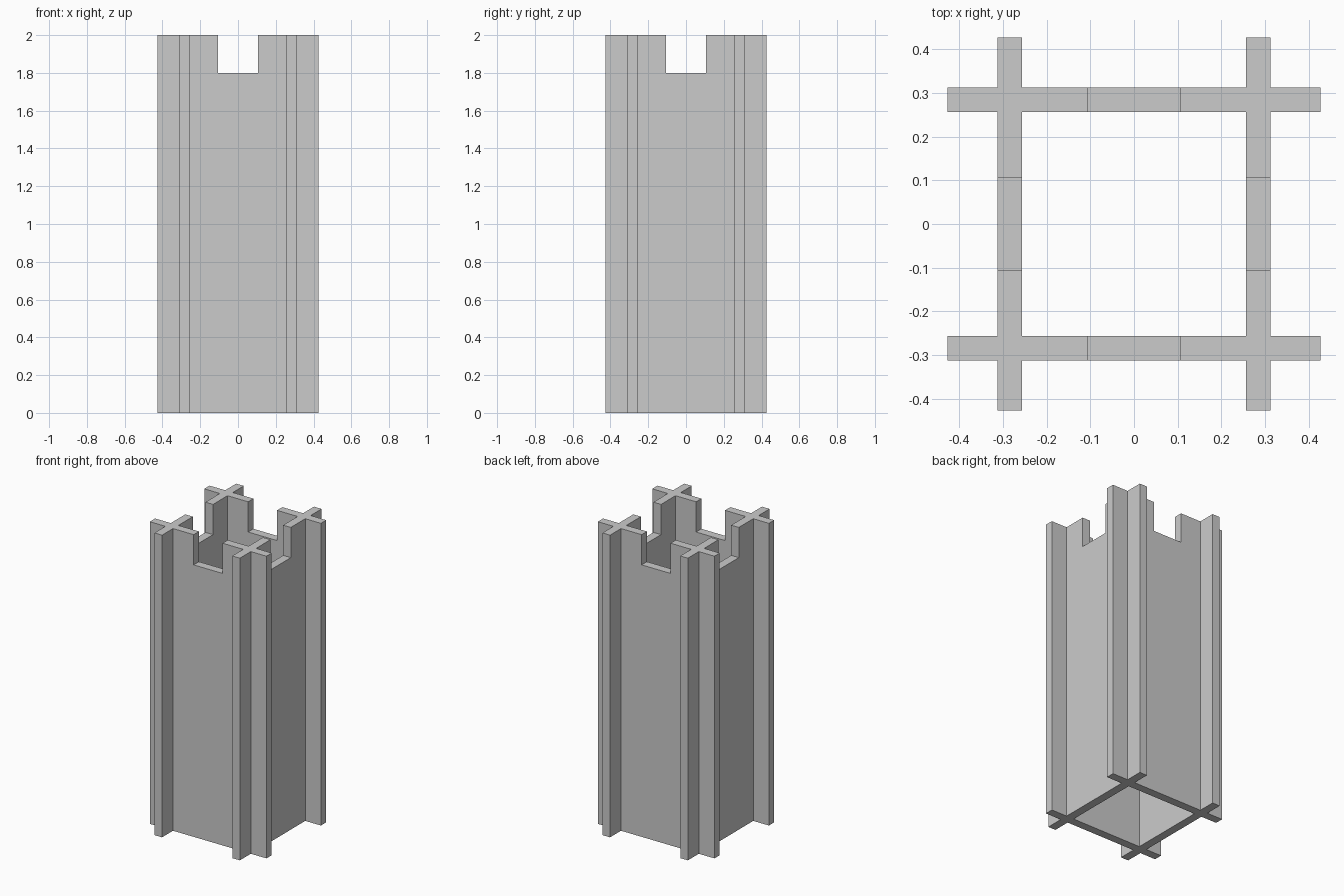
import bpy
import bmesh
from mathutils import Matrix

if "Cube" in bpy.data.objects:
    bpy.data.objects.remove(bpy.data.objects["Cube"])

INNER, OUTER, END = 0.257, 0.3125, 0.427   # wall faces and tip of the projecting ends
HEIGHT, SLOT, SLOT_Z = 2.0, 0.106, 1.8     # height, notch half width, notch floor


def prism(name, points, z0, z1):
    """Closed upright prism from a counter-clockwise outline."""
    bm = bmesh.new()
    face = bm.faces.new([bm.verts.new((x, y, z0)) for x, y in points])
    top = bmesh.ops.extrude_face_region(bm, geom=[face], use_keep_orig=True)["geom"]
    verts = [g for g in top if isinstance(g, bmesh.types.BMVert)]
    bmesh.ops.translate(bm, verts=verts, vec=(0, 0, z1 - z0))
    bmesh.ops.recalc_face_normals(bm, faces=bm.faces)
    mesh = bpy.data.meshes.new(name)
    bm.to_mesh(mesh)
    bm.free()
    obj = bpy.data.objects.new(name, mesh)
    bpy.context.collection.objects.link(obj)
    return obj


def rectangle(x, y):
    return [(-x, -y), (x, -y), (x, y), (-x, y)]


def cut(target, cutter):
    """Subtract the cutter, then discard it."""
    cutter.hide_render = True
    mod = target.modifiers.new(cutter.name, "BOOLEAN")
    mod.operation, mod.solver, mod.object = "DIFFERENCE", "EXACT", cutter
    bpy.context.view_layer.objects.active = target
    bpy.ops.object.modifier_apply(modifier=mod.name)
    bpy.data.objects.remove(cutter)


# Outer outline: one crossed corner, repeated by quarter turns
corner = [(OUTER, INNER), (END, INNER), (END, OUTER), (OUTER, OUTER),
          (OUTER, END), (INNER, END), (INNER, OUTER)]
outline = []
for turn in range(4):
    for x, y in corner:
        outline.append((x, y))
    corner = [(-y, x) for x, y in corner]

# Four interlocking wall panels as one shell
walls = prism("crossed_panel_walls", outline, 0, HEIGHT)

# Hollow core, open at both ends
cut(walls, prism("core_cutter", rectangle(INNER, INNER), -0.1, HEIGHT + 0.1))

# Notch in the middle of each panel's top edge
cut(walls, prism("notch_cutter_y", rectangle(SLOT, 0.6), SLOT_Z, HEIGHT + 0.1))
cut(walls, prism("notch_cutter_x", rectangle(0.6, SLOT), SLOT_Z, HEIGHT + 0.1))
